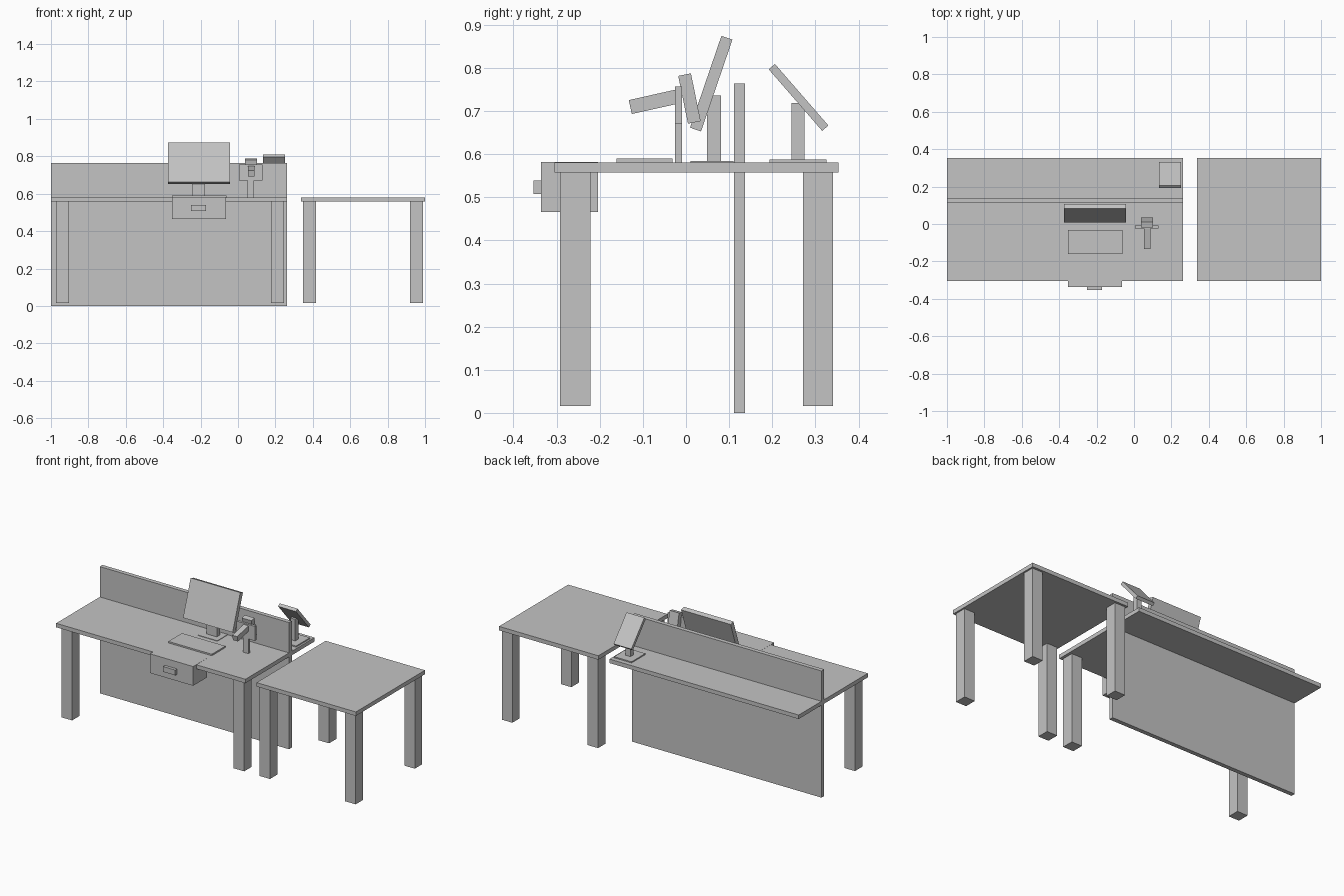
import bpy
import math

default = bpy.data.objects.get("Cube")
if default:
    bpy.data.objects.remove(default, do_unlink=True)

# Single matte grey for the whole workstation
grey = bpy.data.materials.new("plain grey")
grey.use_nodes = True
colour = (0.55, 0.55, 0.55, 1)
grey.diffuse_color = colour
grey.node_tree.nodes["Principled BSDF"].inputs["Base Color"].default_value = colour


def slab(name, centre, size, tilt=0):
    """Box by centre and size, tilted in degrees about x."""
    bpy.ops.mesh.primitive_cube_add(size=1, location=centre)
    ob = bpy.context.object
    ob.name = name
    ob.scale = size
    bpy.ops.object.transform_apply(location=False, rotation=False, scale=True)
    ob.rotation_euler.x = math.radians(tilt)
    ob.data.materials.append(grey)
    return ob


def box(name, x, y, z):
    """Upright box from its x, y and z ranges."""
    spans = (x, y, z)
    return slab(name, [(a + b) / 2 for a, b in spans], [b - a for a, b in spans])


TOP, UNDER, FLOOR = 0.581, 0.557, 0.016
DEPTH = (-0.305, 0.354)
FRONT_LEG, BACK_LEG = (-0.292, -0.221), (0.271, 0.341)
MAIN = (-1, 0.263)

# Main desk with its divider standing in for the back legs
box("main_desktop", MAIN, DEPTH, (UNDER, TOP))
box("divider_panel", MAIN, (0.111, 0.137), (0, 0.764))
for side, x in (("right", -0.973), ("left", 0.176)):
    box(f"main_front_leg_{side}", (x, x + 0.07), FRONT_LEG, (FLOOR, UNDER))

# Side table on four legs
box("side_tabletop", (0.337, 1), DEPTH, (UNDER, TOP))
for side, x in (("right", 0.348), ("left", 0.92)):
    for end, y in (("front", FRONT_LEG), ("back", BACK_LEG)):
        box(f"side_{end}_leg_{side}", (x, x + 0.07), y, (FLOOR, UNDER))

# Drawer and handle
box("drawer", (-0.353, -0.064), (-0.336, -0.204), (0.466, 0.582))
box("drawer_handle", (-0.251, -0.171), (-0.354, -0.336), (0.507, 0.539))

# Keyboard and main monitor
box("keyboard", (-0.352, -0.062), (-0.161, -0.031), (TOP, 0.59))
box("monitor_base", (-0.275, -0.145), (0.01, 0.11), (TOP, 0.584))
box("monitor_stand", (-0.246, -0.176), (0.049, 0.081), (TOP, 0.736))
slab("monitor_screen", (-0.208, 0.0585, 0.7635), (0.331, 0.027, 0.225), -18.9)

# Small display facing the back
box("display_base", (0.135, 0.252), (0.194, 0.326), (TOP, 0.588))
box("display_stand", (0.178, 0.21), (0.245, 0.275), (TOP, 0.718))
slab("display_screen", (0.193, 0.261, 0.7315), (0.119, 0.019, 0.189), 41)

# Post-mounted device with an arm and a rear block
box("device_post", (0.05, 0.086), (-0.025, -0.009), (TOP, 0.67))
box("device_plate", (0.006, 0.13), (-0.025, -0.009), (0.67, 0.757))
slab("device_arm", (0.071, -0.074, 0.7215), (0.033, 0.113, 0.033), 12.6)
slab("device_rear_block", (0.07, 0.008, 0.729), (0.063, 0.03, 0.113), 11.5)
